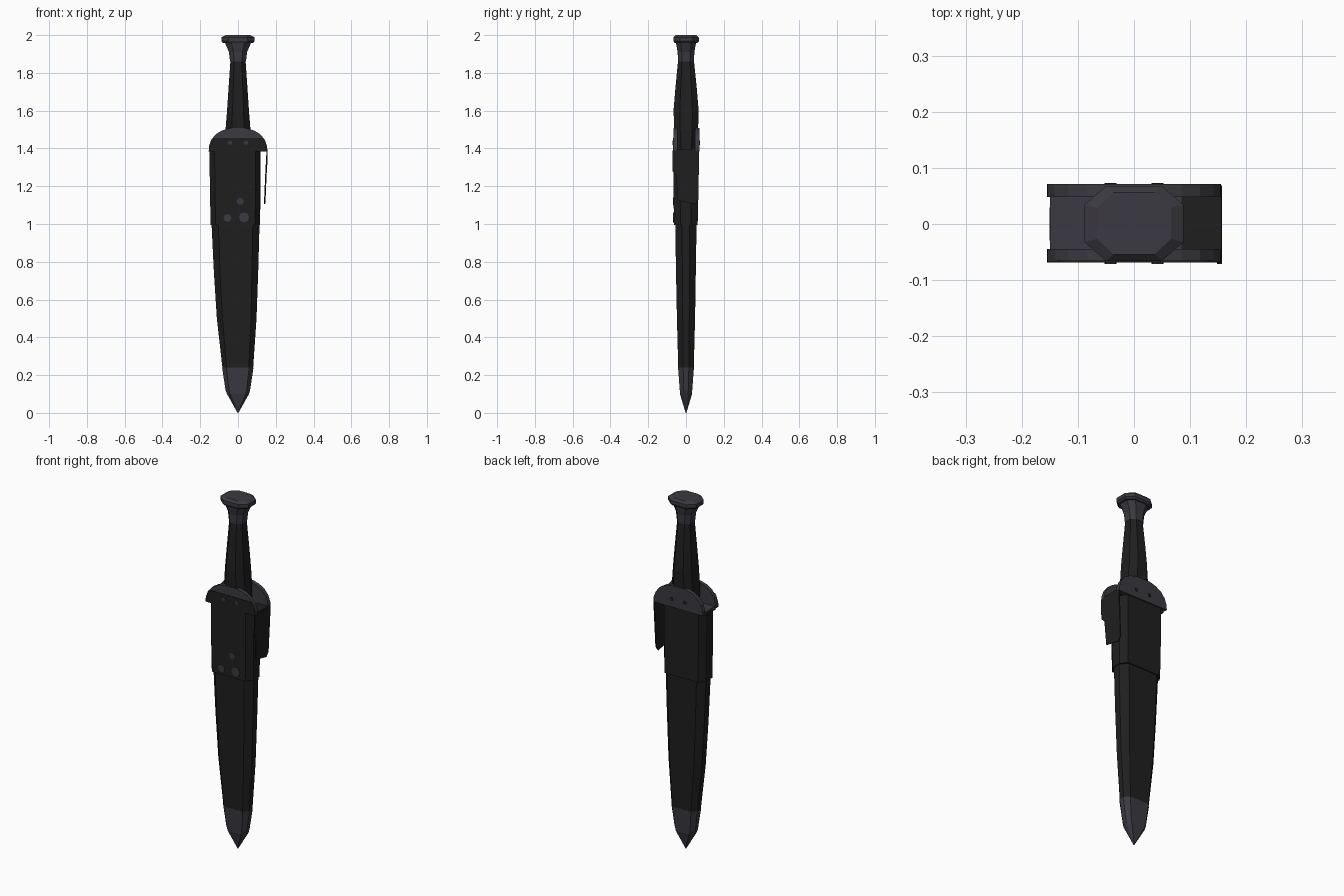
import bpy, bmesh, math
from mathutils import Vector


def material(name, rgb):
    m = bpy.data.materials.new(name)
    m.diffuse_color = (*rgb, 1)
    return m


BLACK = material("black_leather", (0.0135, 0.0135, 0.0135))
STEEL = material("dark_steel", (0.043, 0.041, 0.052))


def finish(name, bm, mat):
    bmesh.ops.recalc_face_normals(bm, faces=bm.faces)
    me = bpy.data.meshes.new(name)
    bm.to_mesh(me)
    bm.free()
    me.materials.append(mat)
    ob = bpy.data.objects.new(name, me)
    bpy.context.collection.objects.link(ob)
    return ob


def loft(name, rings, mat, cx=0.14, cy=0.32):
    """Stack of chamfered rectangles, each given as (z, x0, x1, y0, y1)."""
    bm = bmesh.new()
    loops = []
    for z, x0, x1, y0, y1 in rings:
        a, b = (x1 - x0) * cx, (y1 - y0) * cy
        pts = [(x0 + a, y0), (x1 - a, y0), (x1, y0 + b), (x1, y1 - b),
               (x1 - a, y1), (x0 + a, y1), (x0, y1 - b), (x0, y0 + b)]
        loops.append([bm.verts.new((x, y, z)) for x, y in pts])
    for lo, hi in zip(loops, loops[1:]):
        for i in range(8):
            j = (i + 1) % 8
            bm.faces.new((lo[i], lo[j], hi[j], hi[i]))
    bm.faces.new(loops[0][::-1])
    bm.faces.new(loops[-1])
    return finish(name, bm, mat)


def prism(name, pts, offset, mat):
    """Flat polygon pushed out along an offset vector."""
    bm = bmesh.new()
    face = bm.faces.new([bm.verts.new(p) for p in pts])
    new = bmesh.ops.extrude_face_region(bm, geom=[face])["geom"]
    bmesh.ops.translate(bm, vec=Vector(offset),
                        verts=[v for v in new if isinstance(v, bmesh.types.BMVert)])
    if not face.is_valid or len(bm.faces) < len(pts) + 2:
        bmesh.ops.holes_fill(bm, edges=bm.edges)
    return finish(name, bm, mat)


def disc(name, x, y, z, r, depth, mat):
    pts = [(x + r * math.cos(i * math.pi / 4), y, z + r * math.sin(i * math.pi / 4))
           for i in range(8)]
    return prism(name, pts, (0, depth, 0), mat)


# Scabbard: steel tip, long leather body, wider leather sleeve
loft("scabbard_tip", [(0.0, -0.002, 0.002, -0.002, 0.002),
                      (0.10, -0.058, 0.058, -0.032, 0.032),
                      (0.12, -0.066, 0.064, -0.033, 0.033),
                      (0.24, -0.084, 0.082, -0.042, 0.042)], STEEL)
loft("scabbard_body", [(0.235, -0.082, 0.080, -0.041, 0.041),
                       (0.50, -0.112, 0.098, -0.048, 0.048),
                       (0.75, -0.128, 0.107, -0.053, 0.052),
                       (1.0, -0.140, 0.114, -0.057, 0.056)], BLACK)
loft("scabbard_sleeve", [(0.995, -0.145, 0.117, -0.064, 0.062),
                         (1.20, -0.149, 0.119, -0.066, 0.064),
                         (1.385, -0.151, 0.120, -0.064, 0.064)], BLACK, 0.1, 0.28)

# Rivets on the sleeve front
for i, (x, z, r) in enumerate([(0.012, 1.12, 0.019), (-0.056, 1.032, 0.021),
                               (0.032, 1.035, 0.027)]):
    disc(f"sleeve_rivet_{i}", x, -0.068, z, r, 0.006, STEEL)

# Guard: two domed plates with an open channel between them
half = [(0.155, 1.385), (0.154, 1.41), (0.142, 1.445), (0.118, 1.475),
        (0.085, 1.495), (0.045, 1.507)]
dome = half + [(-x, z) for x, z in reversed(half)]
for name, y_in, y_out in (("guard_front", -0.045, -0.066), ("guard_back", 0.048, 0.071)):
    prism(name, [(x, y_in, z) for x, z in dome], (0, y_out - y_in, 0), STEEL)
prism("guard_floor", [(-0.15, -0.05, 1.375), (0.09, -0.05, 1.375),
                      (0.09, 0.05, 1.375), (-0.15, 0.05, 1.375)], (0, 0, 0.02), STEEL)

# Dark leather facing over the lower part of the front guard plate
low = half[:3] + [(0.134, 1.456)]
prism("guard_facing", [(x, -0.064, z) for x, z in low + [(-x, z) for x, z in reversed(low)]],
      (0, -0.005, 0), BLACK)
for s in (-1, 1):
    disc(f"guard_rivet_back_{s}", s * 0.042, 0.068, 1.43, 0.011, 0.005, BLACK)
    disc(f"guard_rivet_front_{s}", s * 0.042, -0.071, 1.43, 0.011, 0.004, STEEL)

# Leather retaining flap hanging from the right end of the guard
prism("flap", [(0.151, -0.071, 1.39), (0.148, -0.071, 1.28), (0.144, -0.052, 1.26),
               (0.138, -0.045, 1.125), (0.138, 0.05, 1.105), (0.140, 0.066, 1.13),
               (0.151, 0.069, 1.39)], (0.006, 0, 0), BLACK)
prism("flap_bridge", [(0.085, -0.05, 1.385), (0.156, -0.05, 1.385),
                      (0.156, 0.05, 1.385), (0.085, 0.05, 1.385)], (0, 0, 0.012), BLACK)

# Grip and flared pommel
loft("grip", [(1.385, -0.068, 0.068, -0.05, 0.052),
              (1.50, -0.066, 0.066, -0.062, 0.064),
              (1.60, -0.058, 0.058, -0.066, 0.067),
              (1.72, -0.050, 0.050, -0.056, 0.057),
              (1.865, -0.040, 0.040, -0.042, 0.042)], BLACK, 0.25, 0.25)
loft("pommel_neck", [(1.86, -0.042, 0.042, -0.043, 0.043),
                     (1.91, -0.048, 0.048, -0.044, 0.044),
                     (1.962, -0.070, 0.070, -0.054, 0.054)], STEEL, 0.25, 0.25)
loft("pommel_cap", [(1.958, -0.080, 0.080, -0.060, 0.060),
                    (1.968, -0.088, 0.088, -0.066, 0.068),
                    (1.988, -0.088, 0.088, -0.066, 0.068),
                    (2.0, -0.066, 0.066, -0.054, 0.056)], STEEL, 0.22, 0.25)
